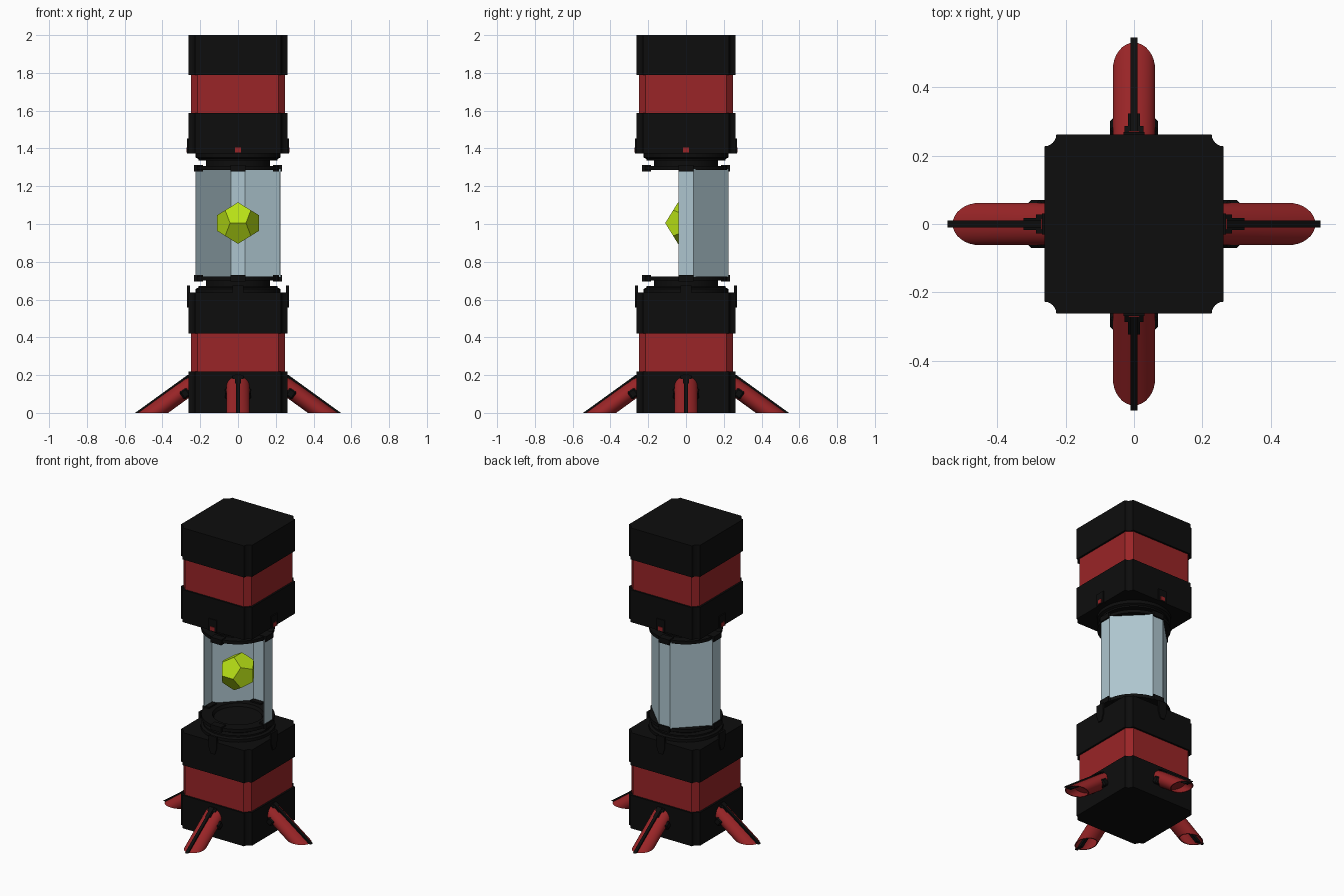
import bpy, bmesh, math
from mathutils import Matrix, Vector

if "Cube" in bpy.data.objects:
    bpy.data.objects.remove(bpy.data.objects["Cube"])


def material(name, rgb):
    m = bpy.data.materials.new(name)
    m.diffuse_color = (*rgb, 1)
    m.use_nodes = True
    m.node_tree.nodes["Principled BSDF"].inputs["Base Color"].default_value = m.diffuse_color
    return m


BLACK = material("black metal", (0.004, 0.004, 0.004))
RED = material("dark red", (0.32, 0.018, 0.02))
GLASS = material("pale blue glass", (0.42, 0.56, 0.62))
GREEN = material("lime crystal", (0.48, 0.75, 0.008))


def finish(name, bm, mat, smooth=False, turn=0):
    bmesh.ops.recalc_face_normals(bm, faces=bm.faces)
    me = bpy.data.meshes.new(name)
    bm.to_mesh(me)
    bm.free()
    me.materials.append(mat)
    ob = bpy.data.objects.new(name, me)
    bpy.context.collection.objects.link(ob)
    ob.rotation_euler.z = turn
    if smooth:
        bpy.ops.object.select_all(action='DESELECT')
        ob.select_set(True)
        bpy.context.view_layer.objects.active = ob
        bpy.ops.object.shade_smooth_by_angle(angle=math.radians(35))
    return ob


def prism(name, pts, z0, z1, mat, lean=0, hollow=0, **kw):
    """Extrude an xy outline from z0 to z1; it shifts by -lean in x per unit of height."""
    bm = bmesh.new()
    lo = [bm.verts.new((x - lean * z0, y, z0)) for x, y in pts]
    hi = [bm.verts.new((x - lean * z1, y, z1)) for x, y in pts]
    n = len(pts)
    for i in range(n):
        j = (i + 1) % n
        bm.faces.new((lo[i], lo[j], hi[j], hi[i]))
    bm.faces.new(hi)
    base = bm.faces.new(lo)
    if hollow:
        bmesh.ops.recalc_face_normals(bm, faces=bm.faces)
        bmesh.ops.inset_region(bm, faces=[base], thickness=0.006)
        new = bmesh.ops.extrude_face_region(bm, geom=[base])
        verts = [g for g in new["geom"] if isinstance(g, bmesh.types.BMVert)]
        bmesh.ops.translate(bm, verts=verts, vec=(-lean * hollow, 0, hollow))
        if base.is_valid:
            bmesh.ops.delete(bm, geom=[base], context='FACES_ONLY')
    return finish(name, bm, mat, **kw)


def rect(x0, x1, hw):
    return [(x0, -hw), (x1, -hw), (x1, hw), (x0, hw)]


def notched_square(h, r, steps=6):
    """Square whose corners are scooped out by a quarter circle."""
    pts = []
    for k in range(4):
        rot = Matrix.Rotation(k * math.pi / 2, 2)
        for i in range(steps + 1):
            a = -math.pi / 2 - i * math.pi / 2 / steps
            pts.append(tuple(rot @ Vector((h + r * math.cos(a), h + r * math.sin(a)))))
    return pts


def lathe(name, profile, mat, n=40):
    bm = bmesh.new()
    vs = [bm.verts.new((r, 0, z)) for r, z in profile]
    es = [bm.edges.new(p) for p in zip(vs, vs[1:])]
    bmesh.ops.spin(bm, geom=vs + es, axis=(0, 0, 1), cent=(0, 0, 0),
                   angle=2 * math.pi, steps=n, use_duplicate=False)
    bmesh.ops.remove_doubles(bm, verts=bm.verts, dist=1e-5)
    return finish(name, bm, mat, smooth=True)


# Housing blocks: black caps around red bands
black_outline = notched_square(0.262, 0.035)
red_outline = notched_square(0.25, 0.035, 1)
for name, z0, z1 in (("base_block", 0, 0.22), ("lower_collar_block", 0.42, 0.637),
                     ("upper_collar_block", 1.373, 1.588), ("top_block", 1.79, 2.0)):
    prism(name, black_outline, z0, z1, BLACK)
prism("lower_red_band", red_outline, 0.215, 0.425, RED)
prism("upper_red_band", red_outline, 1.583, 1.795, RED)

# Round seats holding the glass, mirrored top and bottom
seat = [(0, 1.38), (0.225, 1.38), (0.225, 1.352), (0.21, 1.345), (0.21, 1.335), (0.17, 1.335),
        (0.17, 1.308), (0.222, 1.308), (0.222, 1.287), (0.155, 1.287), (0.145, 1.305), (0, 1.305)]
lathe("upper_seat", seat, BLACK)
lathe("lower_seat", [(r, 2.008 - z) for r, z in seat], BLACK)

# Half-open eight-sided glass, front panels missing
outer = [(-0.225, -0.04), (-0.225, 0.04), (-0.04, 0.225),
         (0.04, 0.225), (0.225, 0.04), (0.225, -0.04)]
inner = [(0.217, -0.04), (0.217, 0.037), (0.037, 0.217),
         (-0.037, 0.217), (-0.217, 0.037), (-0.217, -0.04)]
bm = bmesh.new()
ring = list(zip(outer, reversed(inner)))
cols = [[bm.verts.new((*p, z)) for z in (0.72, 1.29) for p in pair] for pair in ring]
for a, b in zip(cols, cols[1:]):
    for i, j in ((0, 2), (2, 3), (3, 1), (1, 0)):
        bm.faces.new((a[i], a[j], b[j], b[i]))
for c in (cols[0], cols[-1]):
    bm.faces.new((c[0], c[1], c[3], c[2]))
finish("glass_chamber", bm, GLASS)

# Twelve-sided crystal
bm = bmesh.new()
phi = (1 + 5 ** 0.5) / 2
s = 0.11 / phi
for a in (-1, 1):
    for b in (-1, 1):
        for c in (-1, 1):
            bm.verts.new((a, b, c))
        p, q = a / phi, b * phi
        for v in ((0, p, q), (p, q, 0), (q, 0, p)):
            bm.verts.new(v)
bmesh.ops.convex_hull(bm, input=bm.verts)
bmesh.ops.dissolve_limit(bm, angle_limit=0.05, verts=bm.verts, edges=bm.edges)
bmesh.ops.transform(bm, matrix=Matrix.Translation((0, 0, 1.005)) @ Matrix.Scale(s, 4), verts=bm.verts)
finish("crystal", bm, GREEN)

LEAN = 1.385
ellipse = [(0.45 + 0.08 * math.cos(t * math.pi / 16), 0.062 * math.sin(t * math.pi / 16))
           for t in range(32)]
clip_profile = [(-0.03, 0.675), (-0.03, 0.6), (-0.015, 0.557),
                (0.015, 0.557), (0.03, 0.6), (0.03, 0.675)]

# Parts repeated on all four sides
for side, k in (("right", 0), ("back", 1), ("left", 2), ("front", 3)):
    turn = k * math.pi / 2
    # Seat tabs
    for level, z0, z1 in (("upper", 1.277, 1.312), ("lower", 0.695, 0.73)):
        prism(f"{side}_{level}_seat_tab", rect(0.185, 0.234, 0.04), z0, z1, BLACK, turn=turn)
    # Upper latch with red indicator
    prism(f"{side}_upper_latch", rect(0.25, 0.269, 0.03), 1.372, 1.452, BLACK, turn=turn)
    prism(f"{side}_indicator", rect(0.265, 0.272, 0.016), 1.378, 1.404, RED, turn=turn)
    # Lower shield-shaped clip
    bm = bmesh.new()
    f = bm.faces.new([bm.verts.new((0.255, y, z)) for y, z in clip_profile])
    new = bmesh.ops.extrude_face_region(bm, geom=[f])
    bmesh.ops.translate(bm, vec=(0.014, 0, 0),
                        verts=[g for g in new["geom"] if isinstance(g, bmesh.types.BMVert)])
    finish(f"{side}_lower_clip", bm, BLACK, turn=turn)
    # Slanted leg, ridge fin and its stepped mount
    prism(f"{side}_leg", ellipse, 0, 0.2, RED, lean=LEAN, hollow=0.05, smooth=True, turn=turn)
    prism(f"{side}_leg_fin", rect(0.49, 0.545, 0.01), 0, 0.2, BLACK, lean=LEAN, turn=turn)
    prism(f"{side}_fin_mount", rect(0.48, 0.538, 0.017), 0.155, 0.2, BLACK, lean=LEAN, turn=turn)
    prism(f"{side}_fin_foot", rect(0.48, 0.536, 0.028), 0.18, 0.2, BLACK, lean=LEAN, turn=turn)
    # Clamp gripping the leg sides
    bm = bmesh.new()
    bmesh.ops.create_cube(bm, size=1)
    bmesh.ops.transform(bm, verts=bm.verts, matrix=Matrix.Translation((0.28, 0, 0.102))
                        @ Matrix.Rotation(math.radians(36), 4, 'Y')
                        @ Matrix.Diagonal((0.045, 0.14, 0.048, 1)))
    bmesh.ops.bevel(bm, geom=bm.edges[:], offset=0.008, segments=1, affect='EDGES')
    finish(f"{side}_leg_clamp", bm, BLACK, turn=turn)
